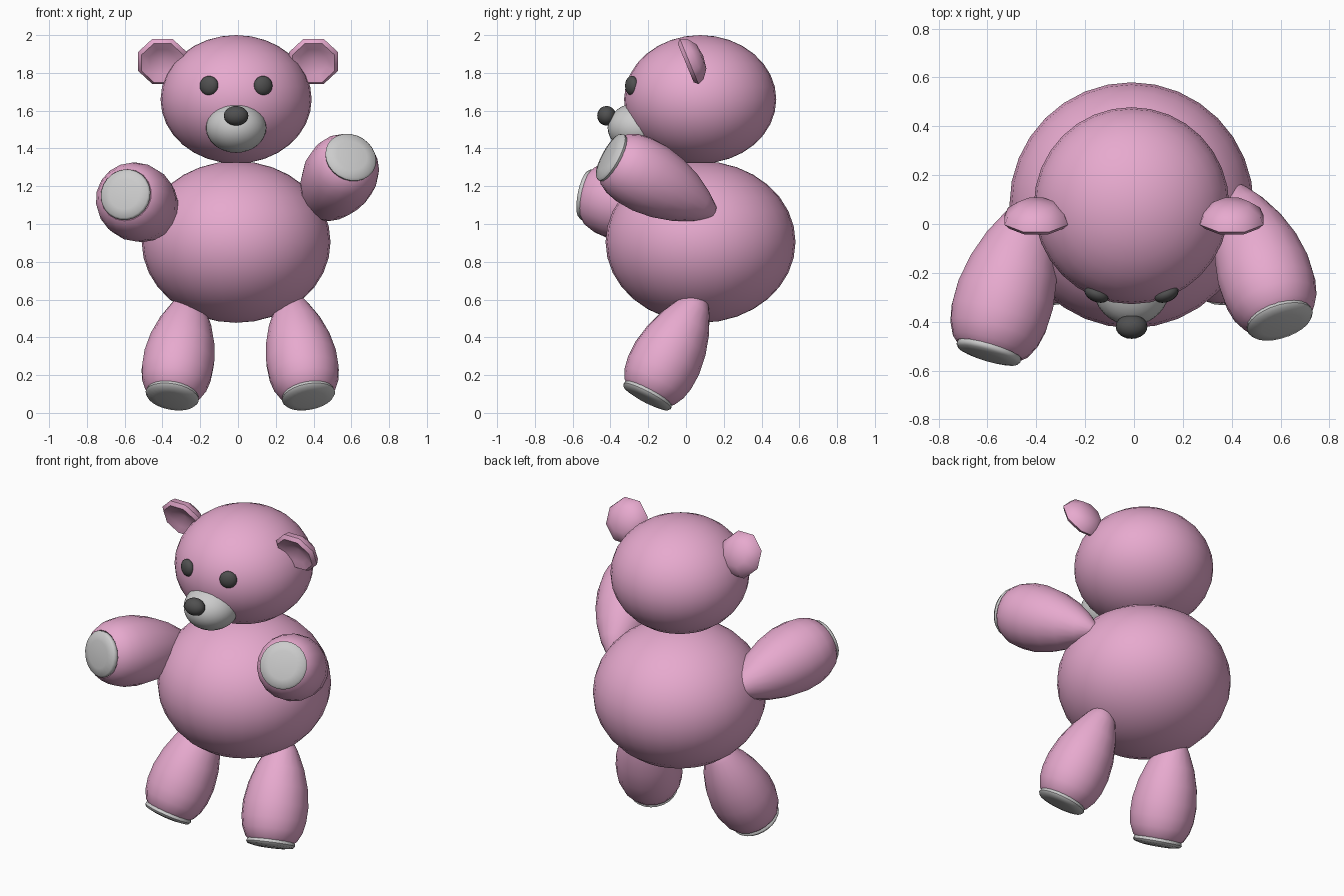
import bpy, bmesh
from math import sin, cos, pi
from mathutils import Vector, Matrix

if "Cube" in bpy.data.objects:
    bpy.data.objects.remove(bpy.data.objects["Cube"])


def material(name, rgb):
    m = bpy.data.materials.new(name)
    m.diffuse_color = (*rgb, 1)
    m.use_nodes = True
    m.node_tree.nodes["Principled BSDF"].inputs["Base Color"].default_value = m.diffuse_color
    return m


PINK = material("pink_plush", (0.8, 0.4, 0.62))
DARK = material("dark_button", (0.08, 0.08, 0.08))


def finish(bm, name, mat):
    bmesh.ops.recalc_face_normals(bm, faces=bm.faces)
    for f in bm.faces:
        f.smooth = True
    me = bpy.data.meshes.new(name)
    bm.to_mesh(me)
    bm.free()
    ob = bpy.data.objects.new(name, me)
    bpy.context.collection.objects.link(ob)
    if mat:
        me.materials.append(mat)
    bpy.context.view_layer.objects.active = ob
    for o in bpy.context.selected_objects:
        o.select_set(False)
    ob.select_set(True)
    bpy.ops.object.shade_smooth_by_angle(angle=0.9)
    return ob


def ball(name, center, radii, mat=None, seg=32, turn=0.0):
    bm = bmesh.new()
    bmesh.ops.create_uvsphere(bm, u_segments=seg, v_segments=seg // 2, radius=1)
    bm.transform(Matrix.Translation(center) @ Matrix.Rotation(turn, 4, 'Z')
                 @ Matrix.Diagonal((*radii, 1)))
    return finish(bm, name, mat)


def lathe(name, start, axis, profile, mat=None, seg=18):
    """Revolve (distance, radius) pairs around an axis; radius 0 makes a pole."""
    bm = bmesh.new()
    rings = []
    for d, r in profile:
        if r == 0:
            rings.append([bm.verts.new((0, 0, d))] * seg)
        else:
            rings.append([bm.verts.new((r * cos(2 * pi * (i + .5) / seg),
                                        r * sin(2 * pi * (i + .5) / seg), d))
                          for i in range(seg)])
    for a, b in zip(rings, rings[1:]):
        for i in range(seg):
            j = (i + 1) % seg
            bm.faces.new(dict.fromkeys((a[i], a[j], b[j], b[i])))
    rot = Vector(axis).to_track_quat('Z', 'Y').to_matrix().to_4x4()
    bm.transform(Matrix.Translation(start) @ rot)
    return finish(bm, name, mat)


def limb(name, tip, pad, width, pad_r):
    """Teardrop limb from a narrow joint to a blunt paw with a pale pad."""
    tip, pad = Vector(tip), Vector(pad)
    axis = pad - tip
    n = axis.length
    shape = [(-.03, 0), (0, .2), (.12, .47), (.28, .73), (.45, .91), (.62, 1),
             (.76, .99), (.86, .92), (.94, .79), (.97, .68), (.93, .55), (.93, 0)]
    lathe(name, tip, axis, [(t * n, r * width) for t, r in shape], PINK)
    dome = [(-.05, 0), (-.05, .8), (-.025, .97), (-.01, 1), (.003, .93), (.012, .6), (.016, 0)]
    lathe(name + "_pad", pad, axis, [(d, r * pad_r) for d, r in dome], None, 24)


# Body and head
ball("body", (-.01, .077, .905), (.5, .503, .428), PINK)
ball("head", (-.01, .075, 1.66), (.4, .403, .34), PINK)

# Face
ball("muzzle", (-.01, -.25, 1.51), (.16, .165, .133))
ball("nose", (-.01, -.42, 1.573), (.065, .05, .052), DARK, 20)
for side, label in ((-1, "left"), (1, "right")):
    ball(label + "_eye", (-.01 + side * .143, -.287, 1.732), (.052, .032, .052),
         DARK, 20, side * .4)

# Cupped eight-sided ears leaning forward
ear = [(-.055, 0), (-.045, .075), (-.01, .125), (.025, .14), (.045, .12),
       (.03, .075), (.0, .0)]
for side, label in ((-1, "left"), (1, "right")):
    lathe(label + "_ear", (side * .4, .04, 1.87), (0, -.92, -.38), ear, PINK, 8)

# Raised arms
limb("left_arm", (-.41, .1, 1.03), (-.598, -.535, 1.157), .205, .137)
limb("right_arm", (.42, .14, 1.06), (.6, -.405, 1.358), .195, .14)

# Legs
limb("left_leg", (-.25, .08, .63), (-.35, -.21, .08), .19, .143)
limb("right_leg", (.27, .08, .63), (.375, -.21, .08), .19, .143)
